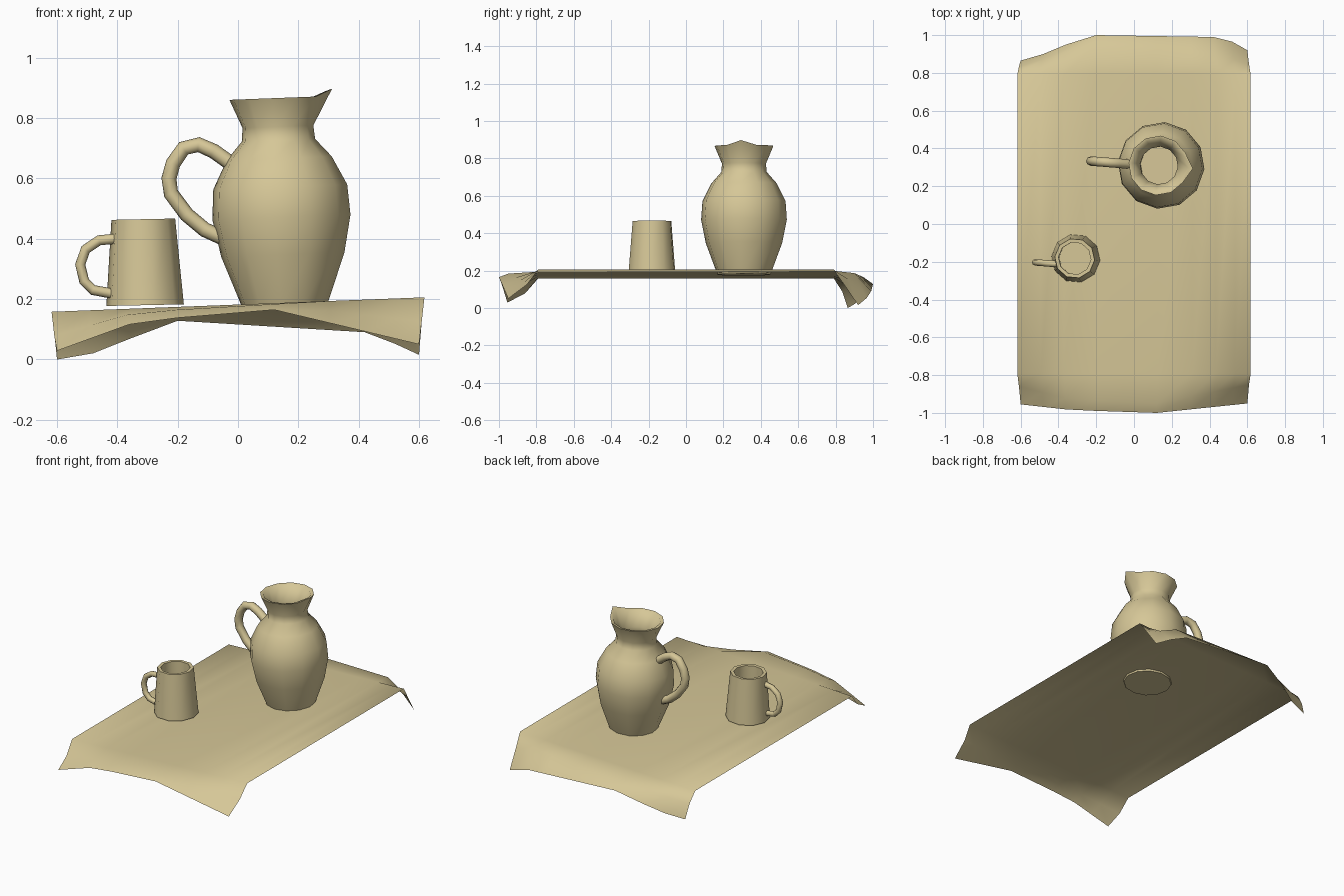
import bpy, bmesh, math
from mathutils import Vector, Matrix

if "Cube" in bpy.data.objects:
    bpy.data.objects.remove(bpy.data.objects["Cube"])

clay = bpy.data.materials.new("tan_clay")
clay.diffuse_color = (0.67, 0.57, 0.31, 1)
clay.use_nodes = True
clay.node_tree.nodes["Principled BSDF"].inputs["Base Color"].default_value = clay.diffuse_color


def finish(name, bm, angle=60):
    bmesh.ops.recalc_face_normals(bm, faces=bm.faces)
    me = bpy.data.meshes.new(name)
    bm.to_mesh(me)
    bm.free()
    ob = bpy.data.objects.new(name, me)
    bpy.context.collection.objects.link(ob)
    me.materials.append(clay)
    bpy.ops.object.select_all(action='DESELECT')
    ob.select_set(True)
    bpy.context.view_layer.objects.active = ob
    bpy.ops.object.shade_smooth_by_angle(angle=math.radians(angle))
    return ob


def bridge(bm, a, b, closed=True):
    n = len(a)
    for i in range(n if closed else n - 1):
        j = (i + 1) % n
        bm.faces.new((a[i], a[j], b[j], b[i]))


def lathe(profile, sides, matrix, spout=None):
    """Spin (radius, height) points into a closed vessel; spout = {ring: (out, up)}."""
    bm = bmesh.new()
    rings = []
    for k, (r, z) in enumerate(profile):
        ring = []
        for i in range(sides):
            a = 2 * math.pi * i / sides - math.radians(5)
            out, up = spout.get(k, (0, 0)) if spout and i == 0 else (0, 0)
            ring.append(bm.verts.new(((r + out) * math.cos(a), (r + out) * math.sin(a), z + up)))
        rings.append(ring)
    for a, b in zip(rings, rings[1:]):
        bridge(bm, a, b)
    bm.faces.new(rings[0])
    bm.faces.new(rings[-1])
    bm.transform(matrix)
    return bm


def tube(path, radius, sides=8):
    """Round tube along a path whose bend lies in an upright plane."""
    pts = [Vector(p) for p in path]
    side = Vector((pts[0].y - pts[len(pts) // 2].y,
                   pts[len(pts) // 2].x - pts[0].x, 0)).normalized()
    bm = bmesh.new()
    rings = []
    for i, p in enumerate(pts):
        t = (pts[min(i + 1, len(pts) - 1)] - pts[max(i - 1, 0)]).normalized()
        up = t.cross(side).normalized()
        rings.append([bm.verts.new(p + radius * (math.cos(a) * side + math.sin(a) * up))
                      for a in (2 * math.pi * k / sides for k in range(sides))])
    for a, b in zip(rings, rings[1:]):
        bridge(bm, a, b)
    bm.faces.new(rings[0])
    bm.faces.new(rings[-1])
    return bm


def lerp_table(table, x):
    for (x0, *a), (x1, *b) in zip(table, table[1:]):
        if x <= x1:
            f = max(0, (x - x0) / (x1 - x0))
            return [u + (v - u) * f for u, v in zip(a, b)]
    return table[-1][1:]


# Tray cloth: tilted flat sheet with drooping ends; rows hold (x, y, z drop)
front_edge = [(-.6, -.955, .13), (-.33, -.985, .042), (.12, -1, .022), (.6, -.95, .155)]
front_bend = [(-.6, -.86, .08), (-.33, -.93, .012), (.12, -.95, .003), (.6, -.85, .08)]
back_edge = [(-.6, .865, .159), (-.48, .9, .143), (-.36, .95, .1), (-.2, 1, .046),
             (.42, .99, .108), (.52, .965, .15), (.6, .92, .19)]
back_bend = [(-.6, .835, .07), (-.2, .95, .01), (.42, .9, .012), (.6, .845, .08)]
flat_front, flat_back = [[(-.6, y, 0), (.6, y, 0)] for y in (-.79, .79)]
columns = [-.6, -.48, -.36, -.2, .12, .3, .42, .52, .6]
bm = bmesh.new()
rows = []
for table, width in ((front_edge, 1), (front_bend, 1.015), (flat_front, 1.03),
                     (flat_back, 1.03), (back_bend, 1.015), (back_edge, 1)):
    row = []
    for x in columns:
        y, drop = lerp_table(table, x)
        row.append(bm.verts.new((x * width, y, .182 + .0387 * x * width - drop)))
    rows.append(row)
for a, b in zip(rows, rows[1:]):
    bridge(bm, a, b, closed=False)
for f in bm.faces:
    f.normal_update()
cloth = finish("cloth", bm)
if sum(p.normal.z for p in cloth.data.polygons) < 0:
    cloth.data.flip_normals()

# Jug body with hollow inside and a pulled-out spout
jug_profile = [(.142, -.004), (.205, .165), (.23, .29), (.223, .39), (.175, .485), (.122, .545),
               (.118, .59), (.158, .685), (.138, .682), (.1, .59), (.102, .55),
               (.2, .39), (.205, .28), (.12, .03)]
jug_place = Matrix.Translation((.155, .31, .182)) @ Matrix.Rotation(math.radians(-2.2), 4, 'Y')
finish("jug", lathe(jug_profile, 12, jug_place, {7: (.027, .024), 8: (.025, .02)}))

# Jug handle
handle = [(-.01, .64), (-.08, .69), (-.13, .712), (-.18, .7), (-.215, .65), (-.229, .6),
          (-.222, .55), (-.17, .48), (-.11, .43), (-.05, .403)]
finish("jug_handle", tube([(x, .315 - .08 * x, z) for x, z in handle], .025))

# Cup with hollow inside
cup_profile = [(.129, 0), (.106, .285), (.086, .284), (.088, .02)]
cup_place = Matrix.Translation((-.308, -.182, .18)) @ Matrix.Rotation(math.radians(-1.2), 4, 'Y')
finish("cup", lathe(cup_profile, 10, cup_place), 50)

# Cup handle
handle = [(-.405, .4), (-.46, .395), (-.505, .365), (-.523, .315), (-.51, .26),
          (-.48, .23), (-.415, .218)]
finish("cup_handle", tube([(x, -.245 - .08 * x, z) for x, z in handle], .017))
